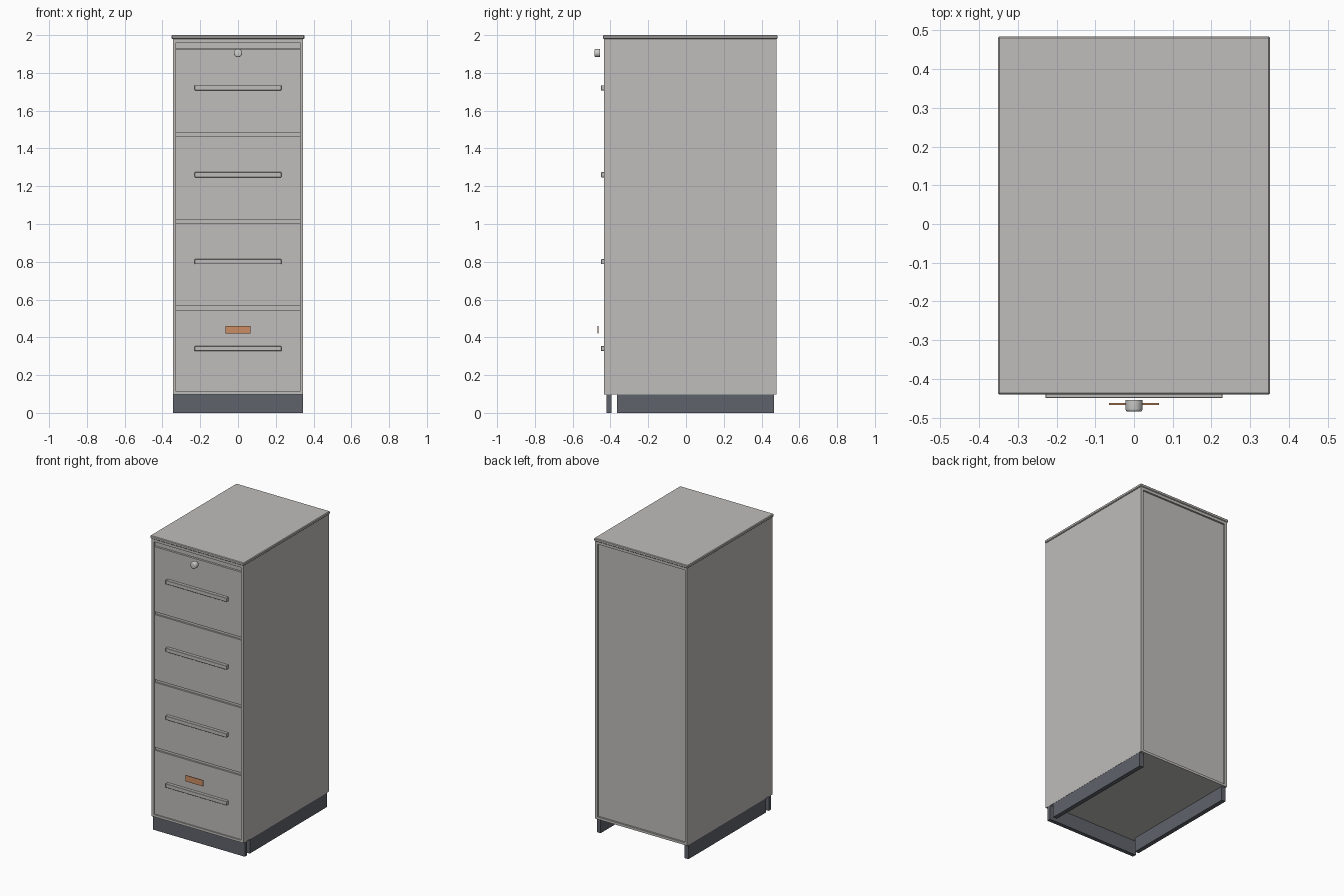
import bpy, bmesh, math
from mathutils import Matrix

if "Cube" in bpy.data.objects:
    bpy.data.objects.remove(bpy.data.objects["Cube"])


def material(name, rgb):
    m = bpy.data.materials.new(name)
    m.diffuse_color = (*rgb, 1.0)
    m.use_nodes = True
    m.node_tree.nodes["Principled BSDF"].inputs["Base Color"].default_value = m.diffuse_color
    return m


GREY = material("warm grey", (0.52, 0.51, 0.495))
SLATE = material("dark slate", (0.115, 0.123, 0.145))
COPPER = material("copper", (0.60, 0.27, 0.13))
STEEL = material("light steel", (0.60, 0.60, 0.59))


def finish(name, bm, mat, bevel=0.0, segments=1):
    mesh = bpy.data.meshes.new(name)
    bm.to_mesh(mesh)
    bm.free()
    mesh.materials.append(mat)
    ob = bpy.data.objects.new(name, mesh)
    bpy.context.collection.objects.link(ob)
    if bevel:
        mod = ob.modifiers.new("bevel", 'BEVEL')
        mod.width, mod.segments = bevel, segments
    return ob


def box(name, x, y, z, mat=GREY, bevel=0.0):
    """Box from (min, max) pairs on each axis."""
    bm = bmesh.new()
    bmesh.ops.create_cube(bm, size=1)
    for v in bm.verts:
        v.co = [lo + (c + 0.5) * (hi - lo) for c, (lo, hi) in zip(v.co, (x, y, z))]
    return finish(name, bm, mat, bevel)


W, T = 0.345, 0.018            # half width and panel thickness
INNER = W - T
FRONT, BACK = -0.435, 0.48
inner_x = (-INNER, INNER)

# Carcass
for side, s in (("left", -1), ("right", 1)):
    xs = tuple(sorted((s * INNER, s * W)))
    box(side + "_panel", xs, (FRONT, BACK), (0.097, 1.98))
    xs = tuple(sorted((s * (W - 0.03), s * (W - 0.001))))
    box(side + "_plinth", xs, (-0.365, 0.465), (0, 0.097), SLATE)
box("bottom_panel", inner_x, (FRONT, BACK), (0.097, 0.113))
box("upper_panel", inner_x, (FRONT, BACK), (1.962, 1.98))
box("back_panel", inner_x, (0.455, 0.468), (0.113, 1.962))
box("top_slab", (-0.352, 0.352), (-0.44, 0.485), (1.98, 2.0), bevel=0.004)
box("front_plinth", (-W, W), (-0.42, -0.394), (0, 0.097), SLATE)
box("top_rail", inner_x, (-0.42, -0.40), (1.93, 1.962))

# Drawers, handles and the recessed rails between them
PITCH = 0.46
for i in range(4):
    base = 0.105 + i * PITCH
    n = str(i + 1)
    box("drawer_front_" + n, inner_x, (-0.427, -0.40),
        (max(base, 0.113), base + 0.441))
    box("handle_" + n, (-0.229, 0.229), (-0.45, -0.427),
        (base + 0.222, base + 0.249), bevel=0.002)
    if i:
        box("drawer_rail_" + n, inner_x, (-0.415, -0.395), (base - 0.019, base))

# Copper label plate
box("label_plate", (-0.065, 0.065), (-0.468, -0.463), (0.42, 0.461), COPPER)

# Round lock with a softened front edge
bm = bmesh.new()
bmesh.ops.create_cone(bm, cap_ends=True, segments=32, radius1=0.022, radius2=0.022,
                      depth=0.03, matrix=Matrix.Translation((0, -0.47, 1.905))
                      @ Matrix.Rotation(math.pi / 2, 4, 'X'))
rim = [e for e in bm.edges if all(v.co.y < -0.48 for v in e.verts)]
bmesh.ops.bevel(bm, geom=rim, offset=0.007, segments=3, profile=0.5, affect='EDGES')
lock = finish("lock", bm, STEEL)
bpy.context.view_layer.objects.active = lock
lock.select_set(True)
bpy.ops.object.shade_smooth_by_angle(angle=math.radians(35))
